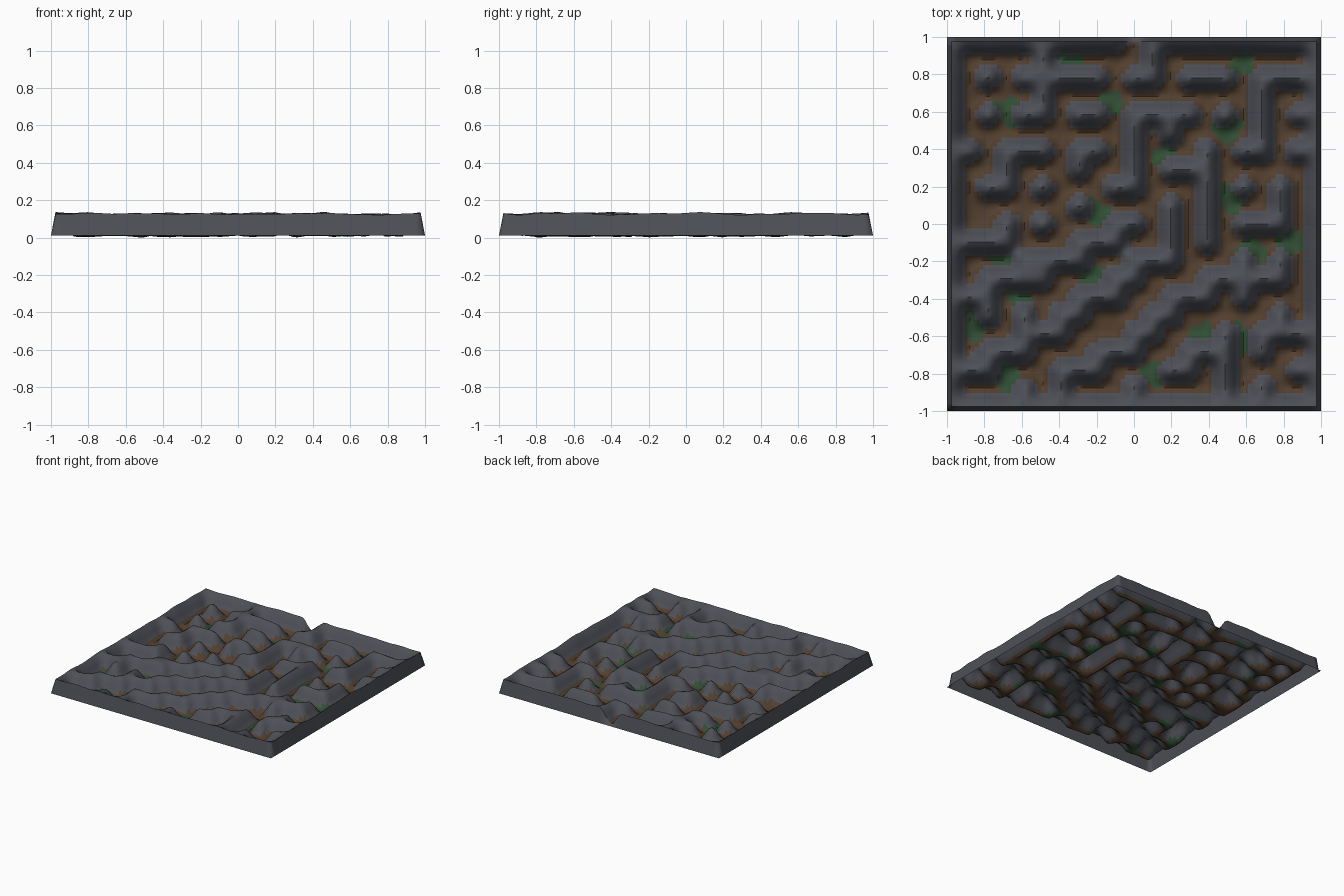
import bpy, bmesh
from math import hypot
from mathutils import noise, Vector

if "Cube" in bpy.data.objects:
    bpy.data.objects.remove(bpy.data.objects["Cube"])

R = 10                               # maze cells run from -R to R both ways
SUB = 4                              # grid steps per maze cell
SEGS = 2 * R * SUB + 2               # one extra step each side for the skirt
STEP = 2.0 / SEGS
WALL_H = 0.124
walls = set()


def wall(*pts):
    """Wall through straight runs between corner cells."""
    for (x0, y0), (x1, y1) in zip(pts, pts[1:]):
        for x in range(min(x0, x1), max(x0, x1) + 1):
            for y in range(min(y0, y1), max(y0, y1) + 1):
                walls.add((x, y))


def stairs(x, y, *runs):
    """Stepped wall going west, one cell south after each run."""
    for n, run in enumerate(runs):
        if n:
            wall((x, y), (x, y - 1))
            y -= 1
        wall((x, y), (x - run, y))
        x -= run


# Outer wall with the entrance gap in the back
wall((-R, -R), (R, -R), (R, R), (-R, R), (-R, -R))
walls.discard((0, R))

# Short spurs off the outer wall
for y in (6, 4, -8):
    wall((R, y), (R - 1, y))
for x in (-6, -4, 0, 7):
    wall((x, -R), (x, 1 - R))
wall((-R, 4), (1 - R, 4))

# Free-standing pillars
walls |= {(-8, 8), (-8, 6), (-5, 2), (-5, 0), (-3, 1), (5, 6), (6, 2), (-6, -2)}

# Back half walls
wall((-5, R), (-5, 6), (-6, 6))
wall((-6, 8), (-2, 8))
wall((-3, 6), (-2, 6))
wall((1, R), (1, 8), (0, 8))
wall((3, 8), (5, 8))
wall((R, 8), (7, 8), (7, 4), (6, 4))
wall((3, 6), (0, 6), (0, 2), (-1, 2))
wall((2, 6), (2, 5))
wall((-5, 4), (-7, 4), (-7, 2), (-8, 2))
wall((-2, 4), (-3, 4), (-3, 3))
wall((2, 3), (4, 3))
wall((4, 4), (4, -1))
wall((8, 2), (8, 0), (6, 0))

# Diagonal stepped walls and their ends
stairs(0, 0, 1, 2, 2, 3)
stairs(2, -2, 2, 1, 2, 1, 2, 2, 1)
stairs(8, -3, 4, 2, 1, 1, 2, 2)
wall((-7, 0), (-7, -1), (-R, -1))
wall((-R, -4), (-8, -4))
wall((-8, -3), (-8, -5))
wall((2, 1), (2, -2))
wall((8, -2), (8, -3))
wall((6, -2), (6, -4))
wall((-6, -5), (-6, -6))

# Front right walls
wall((-4, -8), (-4, -9))
wall((5, -6), (5, -9))
wall((5, -7), (3, -7), (3, -8), (2, -8))
wall((R, -6), (7, -6), (7, -7))
wall((8, -5), (8, -6))


def cover(k):
    """Cells that a grid line touches, with their share."""
    c, f = divmod(k - 1 + SUB // 2, SUB)
    c -= R
    return ((c - 1, 0.5), (c, 0.5)) if f == 0 else ((c, 1.0),)


def is_wall(x, y):
    return (max(-R, min(R, x)), max(-R, min(R, y))) in walls


def blur_rows(f):
    return [[0.25 * r[max(i - 1, 0)] + 0.5 * r[i] + 0.25 * r[min(i + 1, SEGS)]
             for i in range(SEGS + 1)] for r in f]


# Wall height field with softened sides (rows are swapped after each blur)
field = [[sum(a * b * is_wall(x, y) for x, a in cover(i) for y, b in cover(j))
          for i in range(SEGS + 1)] for j in range(SEGS + 1)]
for _ in range(4):
    field = [list(col) for col in zip(*blur_rows(field))]

# Terrain sheet: raised walls, rough floor and a sloping skirt at the border
bm = bmesh.new()
bmesh.ops.create_grid(bm, x_segments=SEGS, y_segments=SEGS, size=1.0)
for v in bm.verts:
    i, j = round((v.co.x + 1) / STEP), round((v.co.y + 1) / STEP)
    if i in (0, SEGS) or j in (0, SEGS):
        v.co.z = 0.014
        continue
    rough = 0.014 * noise.noise(Vector((v.co.x * 5.5, v.co.y * 5.5, 0.3)))
    v.co.z = max(0.0, 0.009 + rough) + field[j][i] * WALL_H

# Moss patches on the floor
MOSS = [(-.12, .65), (.58, .85), (.5, .5), (.18, .35), (-.2, .06), (.51, .14),
        (.84, -.1), (-.7, -.15), (-.22, -.28), (-.6, -.4), (-.86, -.56), (.36, -.6),
        (.12, -.8), (-.68, -.83), (.62, -.15), (-.68, .6), (-.35, .87), (.56, -.62)]
for f in bm.faces:
    c = f.calc_center_median()
    if max(abs(c.x), abs(c.y)) > 1 - STEP or c.z > 0.04:
        f.material_index = 0
    else:
        reach = 0.075 + 0.04 * noise.noise(Vector((c.x * 12, c.y * 12, 2)))
        mossy = any(hypot(c.x - x, c.y - y) < reach for x, y in MOSS)
        f.material_index = 2 if mossy else 1

mesh = bpy.data.meshes.new("maze_terrain")
bm.to_mesh(mesh)
bm.free()
for name, rgb in (("wall_stone", (0.075, 0.08, 0.095)),
                  ("floor_earth", (0.085, 0.05, 0.028)),
                  ("floor_moss", (0.03, 0.075, 0.035))):
    m = bpy.data.materials.new(name)
    m.diffuse_color = (*rgb, 1.0)
    m.use_nodes = True
    m.node_tree.nodes["Principled BSDF"].inputs["Base Color"].default_value = m.diffuse_color
    mesh.materials.append(m)

# Settle the sheet on the ground
low = min(v.co.z for v in mesh.vertices)
for v in mesh.vertices:
    v.co.z -= low

maze = bpy.data.objects.new("maze_terrain", mesh)
bpy.context.collection.objects.link(maze)
bpy.context.view_layer.objects.active = maze
maze.select_set(True)
bpy.ops.object.shade_smooth_by_angle(angle=0.9)
